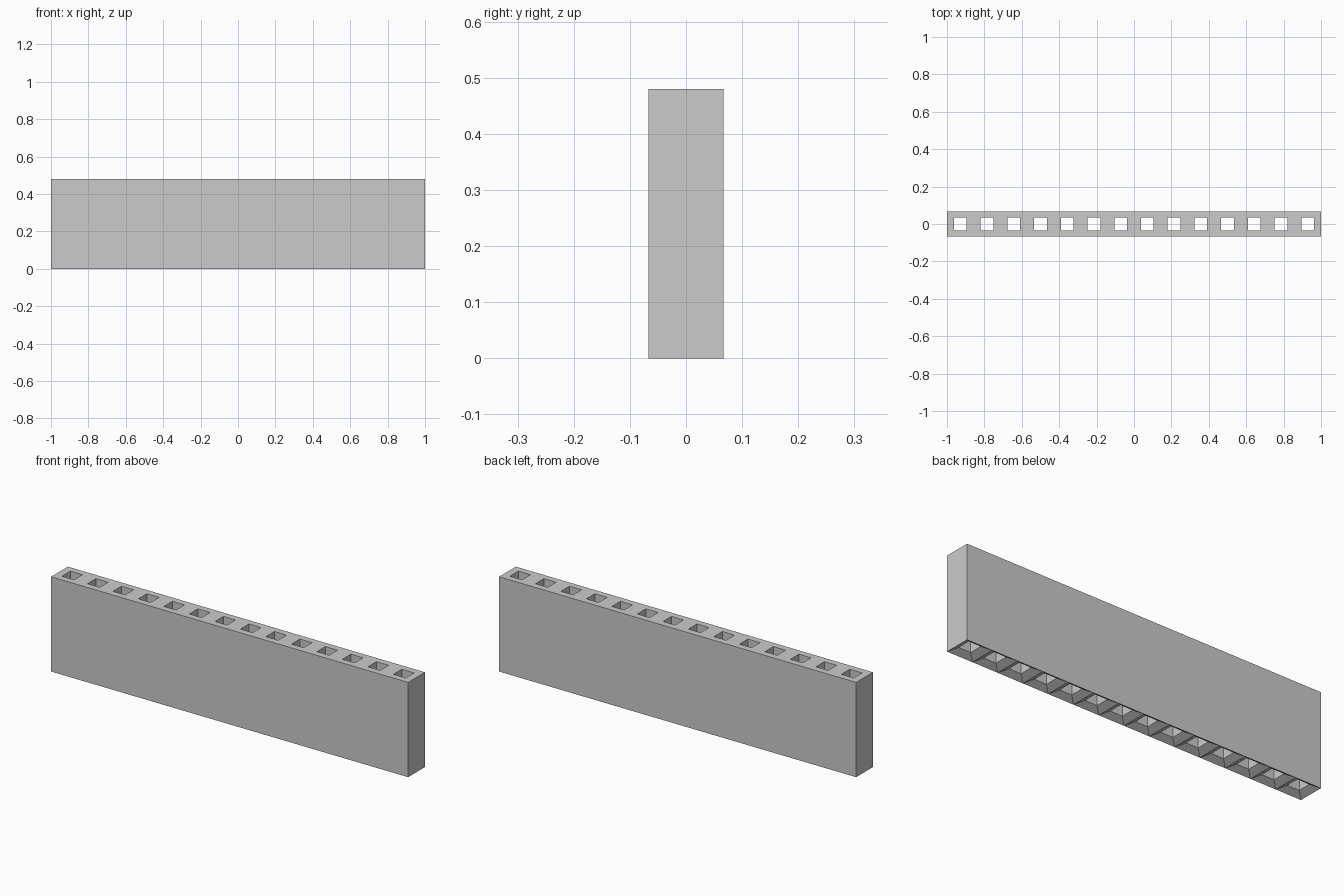
import bpy, bmesh

if "Cube" in bpy.data.objects:
    bpy.data.objects.remove(bpy.data.objects["Cube"])

N = 14                 # number of pin holes
PITCH = 2.0 / N
HY, H = 0.067, 0.48    # half depth, height
HOLE = 0.034           # half hole width
FUNNEL = 0.02          # depth of the lead-in under each hole

bm = bmesh.new()


def ring(cx, hx, hy, z):
    return [bm.verts.new((cx + sx * hx, sy * hy, z))
            for sx, sy in ((-1, -1), (1, -1), (1, 1), (-1, 1))]


def bridge(a, b, sides=range(4)):
    for i in sides:
        j = (i + 1) % 4
        bm.faces.new((a[i], a[j], b[j], b[i]))


# one cell per hole: outer wall, top rim, square shaft, bottom funnel
for k in range(N):
    cx = -1 + PITCH * (k + 0.5)
    bottom = ring(cx, PITCH / 2, HY, 0)
    top = ring(cx, PITCH / 2, HY, H)
    shaft_top = ring(cx, HOLE, HOLE, H)
    shaft_low = ring(cx, HOLE, HOLE, FUNNEL)
    sides = [0, 2] + ([3] if k == 0 else []) + ([1] if k == N - 1 else [])
    bridge(bottom, top, sides)
    bridge(top, shaft_top)
    bridge(shaft_top, shaft_low)
    bridge(shaft_low, bottom)

# weld the cells into one housing
bmesh.ops.remove_doubles(bm, verts=bm.verts, dist=1e-4)
bmesh.ops.recalc_face_normals(bm, faces=bm.faces)
mesh = bpy.data.meshes.new("socket_housing")
bm.to_mesh(mesh)
bm.free()
bpy.context.collection.objects.link(bpy.data.objects.new("socket_housing", mesh))
